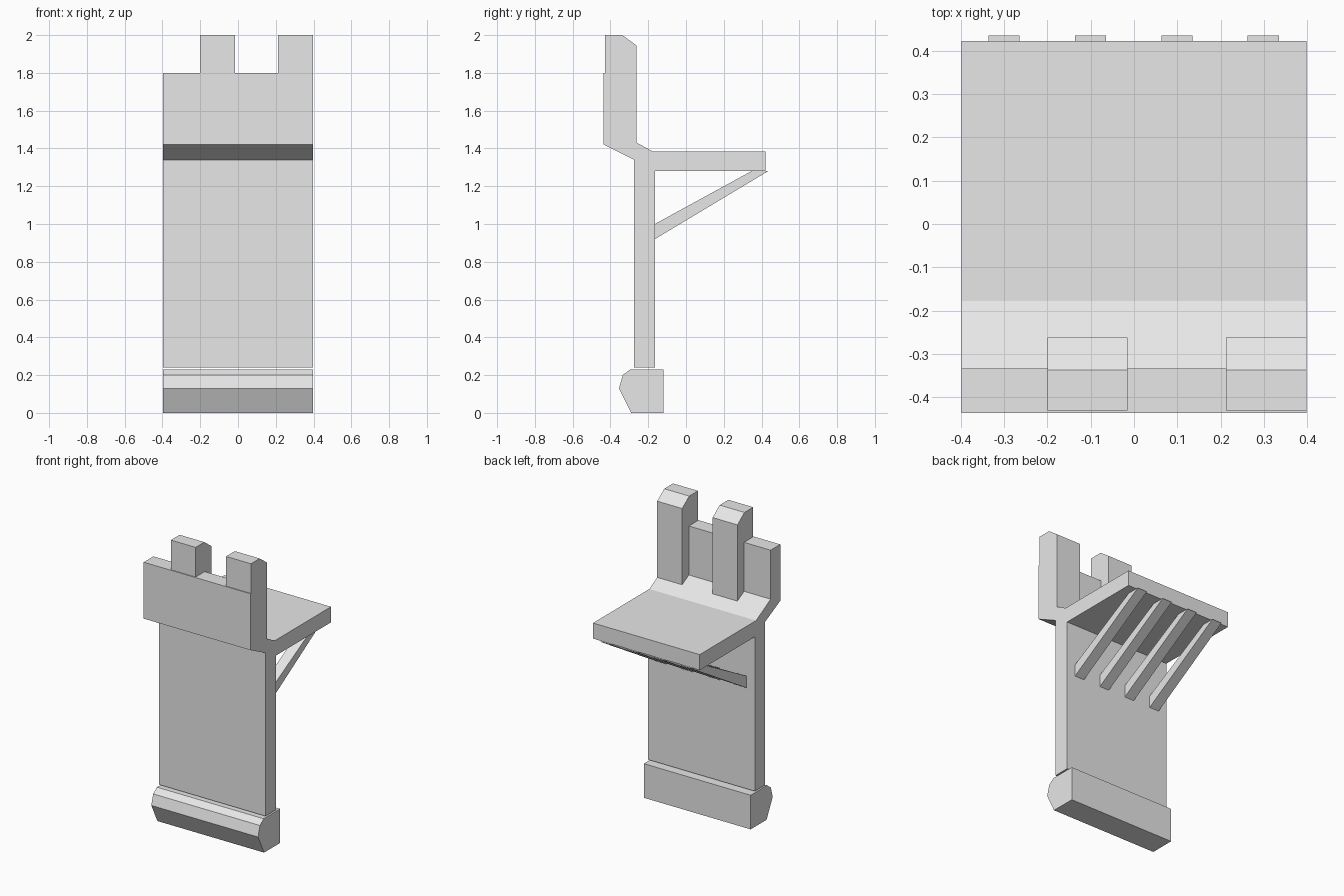
import bpy
import bmesh

cube = bpy.data.objects.get("Cube")
if cube:
    bpy.data.objects.remove(cube, do_unlink=True)

stone = bpy.data.materials.new("pale_grey_stone")
stone.use_nodes = True
GREY = (0.8, 0.8, 0.8, 1.0)
stone.diffuse_color = GREY
stone.node_tree.nodes["Principled BSDF"].inputs["Base Color"].default_value = GREY


def extrude_profile(name, profile, x0, x1):
    """Sweep a side profile of (y, z) points along x."""
    bm = bmesh.new()
    face = bm.faces.new([bm.verts.new((x0, y, z)) for y, z in profile])
    swept = bmesh.ops.extrude_face_region(bm, geom=[face])["geom"]
    verts = [v for v in swept if isinstance(v, bmesh.types.BMVert)]
    bmesh.ops.translate(bm, vec=(x1 - x0, 0, 0), verts=verts)
    bmesh.ops.recalc_face_normals(bm, faces=bm.faces)
    mesh = bpy.data.meshes.new(name)
    bm.to_mesh(mesh)
    bm.free()
    mesh.materials.append(stone)
    obj = bpy.data.objects.new(name, mesh)
    bpy.context.collection.objects.link(obj)
    return obj


HALF = 0.398

# Bevelled footing, set just below the wall
extrude_profile("footing", [
    (-0.29, 0), (-0.12, 0), (-0.12, 0.23), (-0.295, 0.23),
    (-0.335, 0.2), (-0.355, 0.13)], -HALF, HALF)

# Wall, overhanging parapet and rear walkway in one section
extrude_profile("wall_and_walkway", [
    (-0.275, 0.24), (-0.275, 1.34), (-0.436, 1.42), (-0.436, 1.8),
    (-0.333, 1.8), (-0.333, 1.47), (-0.178, 1.385), (0.422, 1.385),
    (0.422, 1.28), (-0.165, 1.28), (-0.165, 0.24)], -HALF, HALF)

# Merlons, running down the inside of the parapet
for i, (x0, x1) in enumerate([(-0.2, -0.015), (0.212, HALF)]):
    extrude_profile(f"merlon_{i + 1}", [
        (-0.43, 1.45), (-0.43, 2.0), (-0.337, 2.0),
        (-0.262, 1.945), (-0.262, 1.41)], x0, x1)

# Diagonal struts under the walkway
for i in range(4):
    x = -0.3 + i * 0.1995
    extrude_profile(f"strut_{i + 1}", [
        (-0.165, 0.92), (-0.165, 1.0), (0.347, 1.28), (0.435, 1.28)],
        x - 0.036, x + 0.036)
